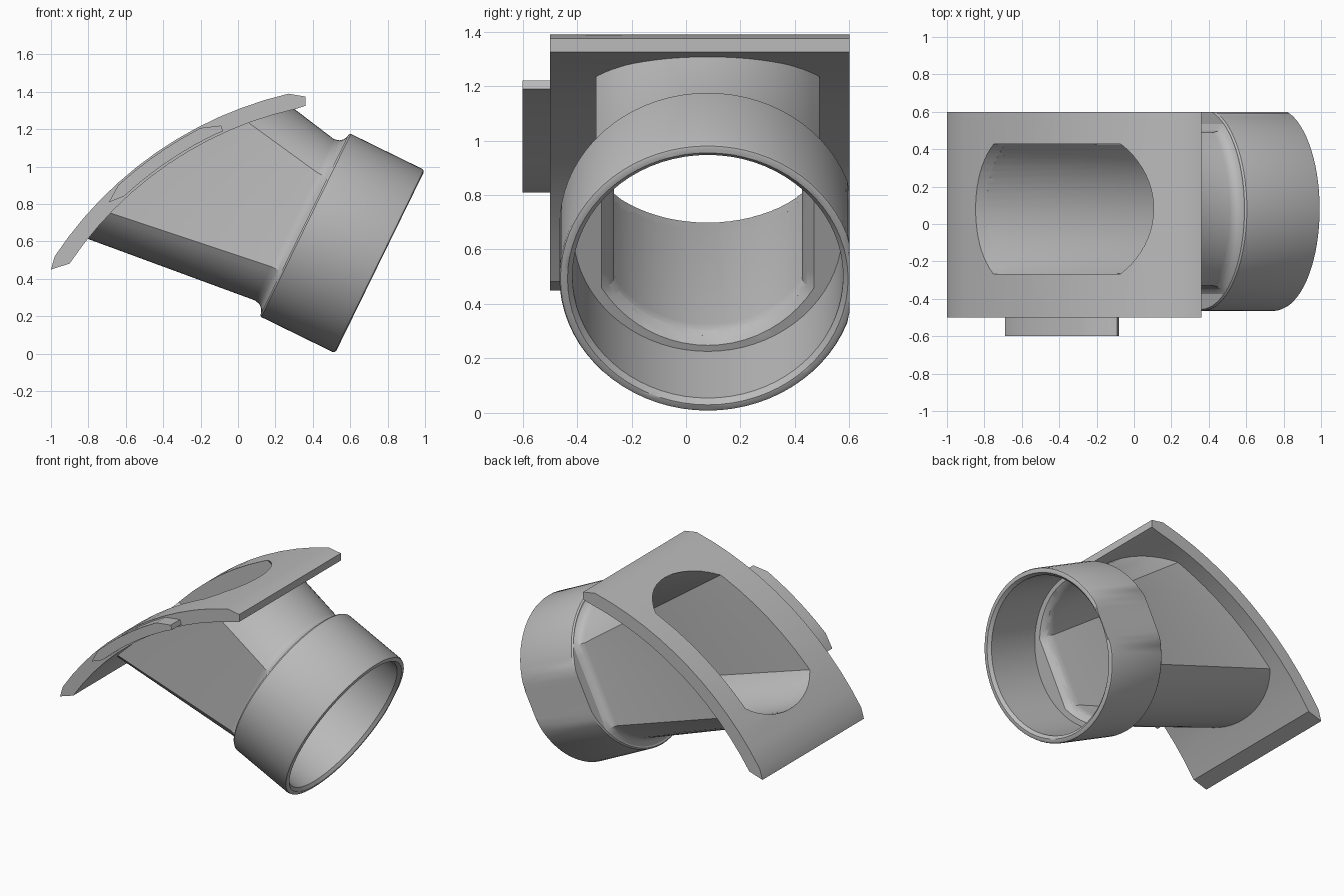
import bpy, bmesh, math
from mathutils import Vector

old = bpy.data.objects.get("Cube")
if old:
    bpy.data.objects.remove(old)

grey = bpy.data.materials.new("plain grey")
grey.use_nodes = True
COLOUR = (0.5, 0.5, 0.5, 1)
grey.diffuse_color = COLOUR
grey.node_tree.nodes["Principled BSDF"].inputs["Base Color"].default_value = COLOUR

MID_Y = 0.08                              # y of the pipe axis
HUB = Vector((0.355, MID_Y, 0.69))        # centre of the collar's inner end
TILT = math.radians(26.1)
OUT = Vector((math.cos(TILT), 0, -math.sin(TILT)))
UP = Vector((math.sin(TILT), 0, math.cos(TILT)))
SIDE = Vector((0, 1, 0))
BEND = Vector((0.738, 0, -0.616))         # centre of the curved saddle


def finish(name, bm):
    bmesh.ops.recalc_face_normals(bm, faces=bm.faces)
    mesh = bpy.data.meshes.new(name)
    bm.to_mesh(mesh)
    bm.free()
    obj = bpy.data.objects.new(name, mesh)
    bpy.context.collection.objects.link(obj)
    mesh.materials.append(grey)
    return obj


def smooth(obj, angle=30):
    bpy.ops.object.select_all(action='DESELECT')
    obj.select_set(True)
    bpy.context.view_layer.objects.active = obj
    bpy.ops.object.shade_smooth_by_angle(angle=math.radians(angle))


def cut(obj, *tools):
    bpy.context.view_layer.objects.active = obj
    for tool in tools:
        mod = obj.modifiers.new("cut", 'BOOLEAN')
        mod.operation, mod.solver, mod.object = 'DIFFERENCE', 'EXACT', tool
        bpy.ops.object.modifier_apply(modifier=mod.name)


def loft(name, rings):
    """Skin closed rings; caps are strips between mirrored points."""
    bm = bmesh.new()
    rows = [[bm.verts.new(p) for p in ring] for ring in rings]
    n = len(rows[0])
    for a, b in zip(rows, rows[1:]):
        for i in range(n):
            j = (i + 1) % n
            bm.faces.new((a[i], a[j], b[j], b[i]))
    for row in (rows[0], rows[-1]):
        for i in range(n // 2):
            strip = [row[i], row[i + 1], row[n - i - 1], row[(n - i) % n]]
            bm.faces.new(list(dict.fromkeys(strip)))
    return finish(name, bm)


def turned(name, profile, limit=9, steps=72):
    """Round part on the pipe axis from (radius, depth) pairs."""
    rings = []
    for radius, depth in profile:
        ring = []
        for i in range(steps):
            a = math.tau * i / steps
            p = HUB + UP * radius * math.cos(a) + SIDE * radius * math.sin(a) - OUT * depth
            p.y = min(p.y, limit)
            ring.append(p)
        rings.append(ring)
    return loft(name, rings)


def section(centre, axis, length, sag, width):
    """Flat-sided ring with arched ends; length and width are halves."""
    spread = math.radians(57)
    half = []
    for i in range(11):
        a = spread * i / 10
        rise = (math.cos(a) - math.cos(spread)) / (1 - math.cos(spread))
        half.append((length - sag + sag * rise, width * math.sin(a) / math.sin(spread)))
    flat = length - sag
    half += [(flat * (1 - i / 4), width) for i in range(1, 5)]
    half += [(-s, y) for s, y in half[-2::-1]]
    full = half + [(s, -y) for s, y in half[-2:0:-1]]
    return [centre + axis * s + SIDE * y for s, y in full]


def to_saddle(near, far, radius):
    """Run each line from near through far until it meets the saddle radius."""
    ring = []
    for p, q in zip(near, far):
        d, o = q - p, p - BEND
        d2, o2 = Vector((d.x, d.z)), Vector((o.x, o.z))
        a, b, c = d2.dot(d2), d2.dot(o2), o2.dot(o2) - radius ** 2
        ring.append(p + d * ((-b + math.sqrt(b * b - a * c)) / a))
    return ring


def duct(name, size, offsets, far, radius):
    length, sag, width = size
    rings = [section(HUB - OUT * t, UP, length + k, sag + k, width + k) for t, k in offsets]
    rings.append(to_saddle(rings[-1], far, radius))
    return loft(name, rings)


def arc(radius, x0, x1, steps):
    a0, a1 = (math.acos((x - BEND.x) / radius) for x in (x0, x1))
    return [(BEND.x + radius * math.cos(a0 + (a1 - a0) * i / steps),
             BEND.z + radius * math.sin(a0 + (a1 - a0) * i / steps)) for i in range(steps + 1)]


def slab(name, outline, y0, y1):
    bm = bmesh.new()
    rows = [[bm.verts.new((x, y, z)) for x, z in outline] for y in (y0, y1)]
    n = len(outline)
    for row in rows:
        bm.faces.new(row)
    for i in range(n):
        j = (i + 1) % n
        bm.faces.new((rows[0][i], rows[0][j], rows[1][j], rows[1][i]))
    return finish(name, bm)


# Hollow inside: round bore plus the flared duct through the saddle
bore = turned("bore_cutter", [(0.535, -0.47), (0.515, -0.45), (0.497, -0.43), (0.495, -0.045)])
inner_far = section(Vector((-0.37, MID_Y, 1.02)), Vector((0.832, 0, 0.555)), 0.577, 0.17, 0.348)
passage = duct("passage_cutter", (0.425, 0.19, 0.345),
               [(-0.12, 0.045), (-0.045, 0.045), (-0.025, 0.02), (0, 0.006), (0.04, 0)],
               inner_far, 2.3)

# Collar with softened rims and a trimmed back side
collar = turned("collar", [(0.53, -0.45), (0.541, -0.445), (0.545, -0.435),
                           (0.545, -0.01), (0.537, 0)], limit=0.6)
cut(collar, bore, passage)

# Neck flaring from the collar to the saddle, with a fillet at its foot
outer_far = section(Vector((-0.26, MID_Y, 0.965)), Vector((0.852, 0, 0.525)), 0.657, 0.22, 0.41)
neck = duct("neck", (0.48, 0.2, 0.41),
            [(-0.02, 0.045), (0, 0.045), (0.012, 0.022), (0.03, 0.007), (0.06, 0)],
            outer_far, 2.0)
cut(neck, bore, passage)

# Curved saddle plate with chamfered ends
saddle = slab("saddle_plate",
              [(-1, 0.45)] + arc(2.06, -0.98, 0.27, 12) + [(0.36, 1.375), (0.36, 1.325)]
              + arc(1.972, 0.31, -0.9, 12), -0.5, 0.6)
cut(saddle, passage)

# Locating tab on the front edge
tab = slab("edge_tab",
           [(-0.69, 0.81)] + arc(2.05, -0.64, -0.2, 5) + [(-0.09, 1.22), (-0.08, 1.19)]
           + arc(1.985, -0.13, -0.61, 5), -0.6, -0.49)

for part in (collar, neck, saddle, tab):
    smooth(part)
for tool in (bore, passage):
    tool.hide_render = True
    tool.hide_set(True)
